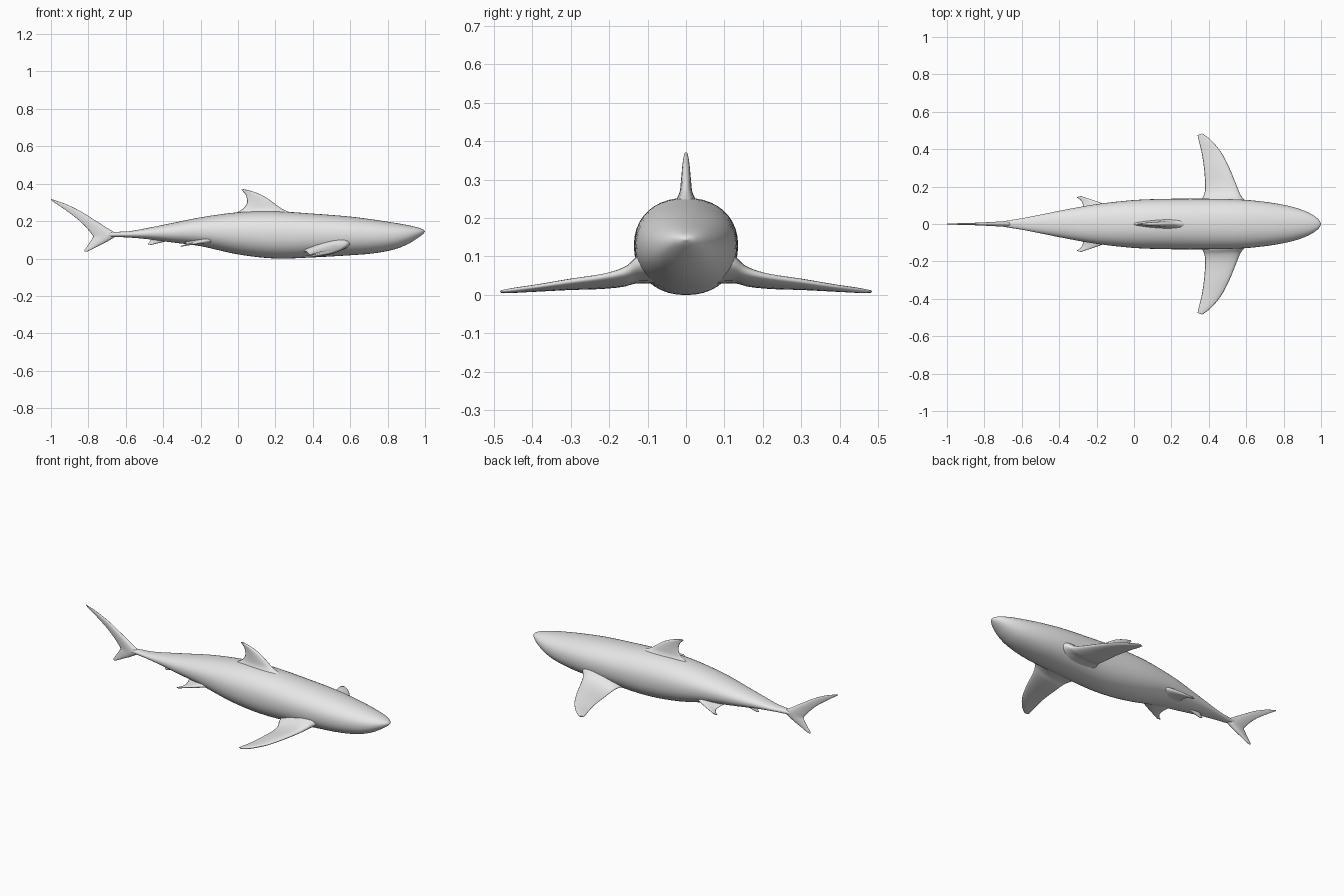
import bpy
import bmesh
import math
from mathutils import Vector

cube = bpy.data.objects.get("Cube")
if cube:
    bpy.data.objects.remove(cube, do_unlink=True)

skin = bpy.data.materials.new("grey skin")
skin.use_nodes = True
GREY = (0.8, 0.8, 0.8, 1)
skin.diffuse_color = GREY
skin.node_tree.nodes["Principled BSDF"].inputs["Base Color"].default_value = GREY


def refine(rows, steps):
    """Smoothly interpolate rows of numbers (Catmull-Rom)."""
    out = []
    for i in range(len(rows) - 1):
        quad = (rows[max(i - 1, 0)], rows[i], rows[i + 1], rows[min(i + 2, len(rows) - 1)])
        for s in range(steps):
            t = s / steps
            out.append([b + t / 2 * (c - a + t * (2 * a - 5 * b + 4 * c - d + t * (3 * (b - c) + d - a)))
                        for a, b, c, d in zip(*quad)])
    return out + [list(rows[-1])]


def loft(name, loops, mirror=False):
    """Skin closed loops of points, cap both ends and shade smooth."""
    bm = bmesh.new()
    rings = [[bm.verts.new(p) for p in loop] for loop in loops]
    n = len(rings[0])
    for a, b in zip(rings, rings[1:]):
        for i in range(n):
            j = (i + 1) % n
            bm.faces.new((a[i], a[j], b[j], b[i]))
    bm.faces.new(rings[0])
    bm.faces.new(rings[-1])
    bmesh.ops.recalc_face_normals(bm, faces=bm.faces)
    for f in bm.faces:
        f.smooth = True
    mesh = bpy.data.meshes.new(name)
    bm.to_mesh(mesh)
    bm.free()
    mesh.materials.append(skin)
    ob = bpy.data.objects.new(name, mesh)
    bpy.context.collection.objects.link(ob)
    if mirror:
        mod = ob.modifiers.new("mirror", 'MIRROR')
        mod.use_axis = (False, True, False)
    return ob


def fin(name, rows, normal, mirror=False, count=20):
    """Rows: leading point, trailing point, half thickness."""
    loops = []
    for r in refine(rows, 5):
        lead, trail = Vector(r[:3]), Vector(r[3:6])
        loop = []
        for k in range(count):
            a = 2 * math.pi * k / count
            along = (1 - math.cos(a)) / 2
            thick = r[6] * math.sin(a) * (1 + 0.4 * math.cos(a))
            loop.append(lead.lerp(trail, along) + Vector(normal) * thick)
        loops.append(loop)
    return loft(name, loops, mirror)


def upright_fin(name, rows):
    """Rows in the centre plane: leading x, z, trailing x, z, half thickness."""
    return fin(name, [(a, 0, b, c, 0, d, t) for a, b, c, d, t in rows], (0, 1, 0))


# Body: x, top, bottom, half width
stations = [
    (-0.74, .135, .115, .008), (-0.66, .142, .115, .021), (-0.58, .146, .112, .034),
    (-0.48, .164, .103, .054), (-0.36, .188, .087, .078), (-0.2, .220, .066, .106),
    (0.0, .247, .022, .128), (0.2, .252, .000, .135), (0.4, .240, .006, .135),
    (0.58, .226, .016, .130), (0.72, .209, .027, .116), (0.83, .192, .047, .096),
    (0.90, .180, .073, .075), (0.95, .169, .102, .052), (0.985, .158, .127, .026),
    (1.0, .147, .143, .003)]
rings = []
for x, top, low, half in refine(stations, 4):
    mid = low + (top - low) * 0.52
    ring = []
    for k in range(40):
        a = 2 * math.pi * k / 40
        c, s = math.cos(a), math.sin(a)
        y = half * math.copysign(abs(c) ** 0.92, c)
        height = (top - mid) if s > 0 else (mid - low)
        ring.append((x, y, mid + height * math.copysign(abs(s) ** 0.92, s)))
    rings.append(ring)
loft("body", rings)

# Dorsal fin, flared at the root
upright_fin("dorsal_fin", [
    (.33, .225, -.04, .225, .034), (.265, .252, .0, .25, .022), (.225, .272, .03, .268, .015),
    (.185, .302, .048, .298, .012), (.135, .335, .044, .335, .009),
    (.08, .358, .028, .357, .006), (.03, .371, .017, .368, .003)])

# Forked tail fin, from the upper tip to the lower tip
upright_fin("tail_fin", [
    (-1, .318, -.998, .311, .002), (-.93, .295, -.942, .273, .004),
    (-.85, .257, -.872, .222, .006), (-.77, .208, -.82, .175, .009),
    (-.695, .160, -.788, .138, .012), (-.65, .128, -.775, .118, .014),
    (-.695, .093, -.785, .098, .011), (-.75, .065, -.803, .070, .007),
    (-.795, .042, -.82, .046, .004), (-.812, .036, -.82, .039, .002)])

# Small anal fin
upright_fin("anal_fin", [
    (-.35, .11, -.46, .12, .012), (-.385, .092, -.465, .102, .009),
    (-.43, .081, -.472, .09, .006), (-.465, .072, -.482, .076, .003)])

# Pectoral fins, sweeping out and down
fin("pectoral_fins", [
    (.64, .04, .085, .33, .04, .04, .035), (.60, .115, .084, .36, .125, .04, .030),
    (.57, .155, .062, .377, .165, .026, .020), (.547, .21, .048, .38, .22, .018, .014),
    (.51, .30, .035, .373, .31, .015, .011), (.465, .385, .022, .360, .39, .011, .008),
    (.41, .45, .013, .345, .45, .009, .006), (.365, .484, .009, .34, .476, .008, .003)],
    (0, 0, 1), mirror=True)

# Pelvic fins
fin("pelvic_fins", [
    (-.08, .04, .10, -.29, .03, .09, .018), (-.14, .095, .098, -.275, .085, .08, .012),
    (-.19, .118, .09, -.275, .11, .075, .008), (-.24, .135, .08, -.288, .13, .070, .005),
    (-.285, .150, .070, -.307, .142, .066, .003)],
    (0, 0, 1), mirror=True)
